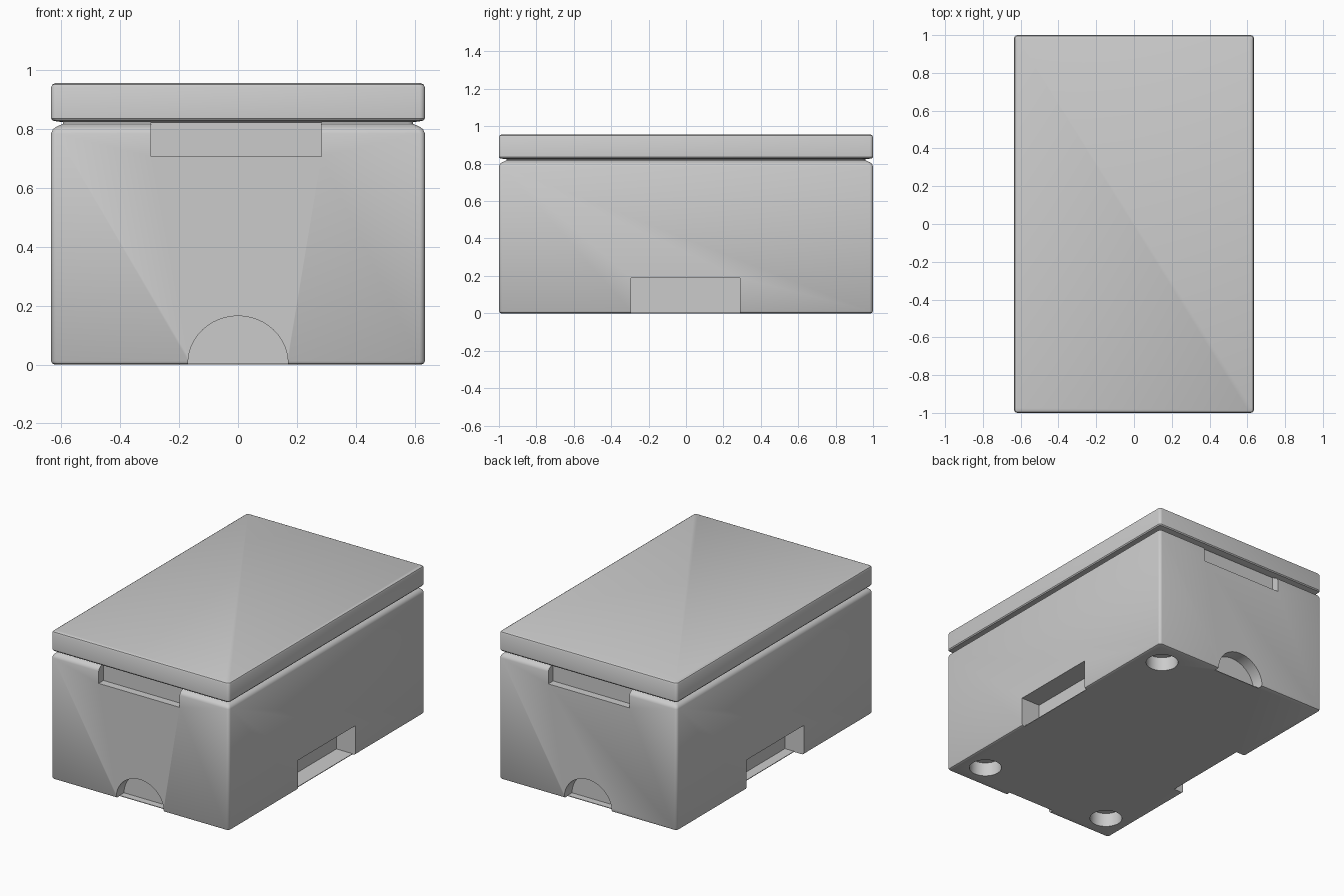
import bpy, bmesh, math
from mathutils import Vector

if "Cube" in bpy.data.objects:
    bpy.data.objects.remove(bpy.data.objects["Cube"])

HX, HY, R = 0.635, 1.0, 0.018      # half width, half length, corner radius


def make_object(name, bm):
    bmesh.ops.recalc_face_normals(bm, faces=bm.faces)
    mesh = bpy.data.meshes.new(name)
    bm.to_mesh(mesh)
    bm.free()
    obj = bpy.data.objects.new(name, mesh)
    bpy.context.collection.objects.link(obj)
    return obj


def outline(inset, z):
    """Rounded rectangle outline, inset from the full footprint."""
    pts = []
    for k, (sx, sy) in enumerate([(1, 1), (-1, 1), (-1, -1), (1, -1)]):
        for i in range(5):
            a = math.radians(90 * k + 22.5 * i)
            pts.append((sx * (HX - inset - R) + R * math.cos(a),
                        sy * (HY - inset - R) + R * math.sin(a), z))
    return pts


def loft(name, profile):
    """Stack outlines given as (inset, z) into a closed solid."""
    bm = bmesh.new()
    rings = [[bm.verts.new(p) for p in outline(*s)] for s in profile]
    for a, b in zip(rings, rings[1:]):
        n = len(a)
        for i in range(n):
            bm.faces.new((a[i], a[(i + 1) % n], b[(i + 1) % n], b[i]))
    bm.faces.new(rings[0])
    bm.faces.new(rings[-1])
    return make_object(name, bm)


def prism(points, offset):
    bm = bmesh.new()
    face = bm.faces.new([bm.verts.new(p) for p in points])
    ext = bmesh.ops.extrude_face_region(bm, geom=[face], use_keep_orig=True)
    verts = [v for v in ext["geom"] if isinstance(v, bmesh.types.BMVert)]
    bmesh.ops.translate(bm, verts=verts, vec=Vector(offset))
    return make_object("cutter", bm)


def block(x0, x1, y0, y1, z0, z1):
    return prism([(x0, y0, z0), (x1, y0, z0), (x1, y1, z0), (x0, y1, z0)],
                 (0, 0, z1 - z0))


def cut(target, cutter):
    mod = target.modifiers.new("cut", 'BOOLEAN')
    mod.operation, mod.solver, mod.object = 'DIFFERENCE', 'EXACT', cutter
    bpy.context.view_layer.objects.active = target
    bpy.ops.object.modifier_apply(modifier=mod.name)
    bpy.data.objects.remove(cutter)


# Box body with softened base, sloped shoulder and a short neck under the lid
body = loft("box_body", [(0.012, 0), (0.004, 0.004), (0, 0.012), (0, 0.785),
                         (0.006, 0.799), (0.018, 0.808), (0.04, 0.818),
                         (0.045, 0.84)])
# Lid with rounded edges
lid = loft("lid", [(0.045, 0.823), (0.02, 0.826), (0.005, 0.829), (0, 0.836),
                   (0, 0.942), (0.004, 0.951), (0.014, 0.956)])

FLOOR = 0.004
for s in (-1, 1):
    # Finger recess below the lid, front and back
    y0, y1 = sorted((s * 0.95, s * 1.1))
    cut(body, block(-0.295, 0.283, y0, y1, 0.707, 0.9))
    # Half-round recess at the base, front and back
    arch = [(0.17 * math.cos(a), s * 1.1, FLOOR + 0.161 * math.sin(a))
            for a in [math.pi * i / 24 for i in range(25)]]
    cut(body, prism(arch, (0, -s * 0.18, 0)))
    y0, y1 = sorted((s * 0.965, s * 1.1))
    cut(body, block(-0.17, 0.17, y0, y1, -0.1, FLOOR + 0.002))
    # Rectangular recess at the base, left and right
    x0, x1 = sorted((s * (HX - 0.135), s * 0.8))
    cut(body, block(x0, x1, -0.295, 0.29, FLOOR, 0.19))
    lip = 0.02 if s > 0 else 0.07
    x0, x1 = sorted((s * (HX - lip), s * 0.8))
    cut(body, block(x0, x1, -0.295, 0.29, -0.1, FLOOR + 0.002))

# Round sockets in the underside
for cx, cy in [(0.475, -0.83), (-0.475, -0.83), (0.475, 0.83)]:
    ring = [(cx + 0.097 * math.cos(a), cy + 0.097 * math.sin(a), -0.1)
            for a in [math.tau * i / 32 for i in range(32)]]
    cut(body, prism(ring, (0, 0, 0.19)))

# Smooth the rounded edges, keep the flat faces crisp
for obj in (body, lid):
    bpy.ops.object.select_all(action='DESELECT')
    obj.select_set(True)
    bpy.context.view_layer.objects.active = obj
    bpy.ops.object.shade_smooth_by_angle(angle=math.radians(35))
